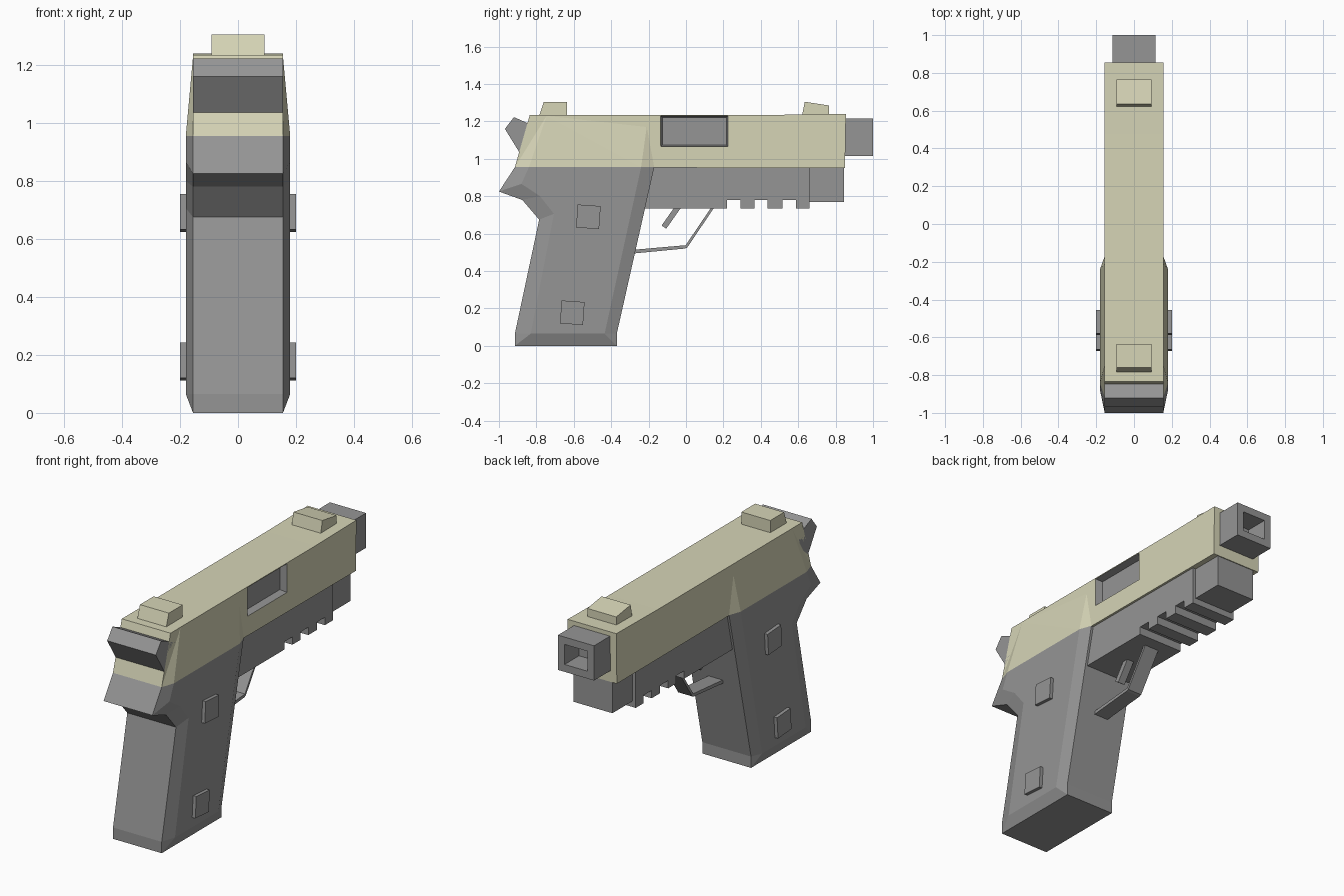
import bpy, bmesh, math
from mathutils import Vector

cube = bpy.data.objects.get("Cube")
if cube:
    bpy.data.objects.remove(cube, do_unlink=True)


def material(name, rgb):
    m = bpy.data.materials.new(name)
    m.use_nodes = True
    m.diffuse_color = (*rgb, 1)
    m.node_tree.nodes["Principled BSDF"].inputs["Base Color"].default_value = (*rgb, 1)
    return m


CREAM = material("pale_cream", (0.67, 0.66, 0.47))
GREY = material("mid_grey", (0.30, 0.30, 0.30))


def finish(name, bm, *mats):
    bmesh.ops.recalc_face_normals(bm, faces=bm.faces)
    mesh = bpy.data.meshes.new(name)
    bm.to_mesh(mesh)
    bm.free()
    for m in mats:
        mesh.materials.append(m)
    obj = bpy.data.objects.new(name, mesh)
    bpy.context.collection.objects.link(obj)
    return obj


def loft(rings):
    """Join (x, [(y, z), ...]) rings side by side and cap both ends."""
    bm = bmesh.new()
    loops = [[bm.verts.new((x, y, z)) for y, z in pts] for x, pts in rings]
    n = len(loops[0])
    for a, b in zip(loops, loops[1:]):
        for i in range(n):
            j = (i + 1) % n
            bm.faces.new((a[i], a[j], b[j], b[i]))
    bm.faces.new(loops[0])
    bm.faces.new(loops[-1])
    bmesh.ops.remove_doubles(bm, verts=bm.verts, dist=0.0001)
    bmesh.ops.recalc_face_normals(bm, faces=bm.faces)
    return bm


def prism(name, pts, half, mat, x=0):
    return finish(name, loft([(x - half, pts), (x + half, pts)]), mat)


def box(y0, y1, z0, z1):
    return [(y0, z0), (y1, z0), (y1, z1), (y0, z1)]


def bar(name, a, b, thick, half):
    """Flat strip between two side-view points."""
    a, b = Vector(a), Vector(b)
    d = (b - a).normalized() * thick / 2
    s = Vector((-d.y, d.x))
    prism(name, [a - s, b - s, b + s, a + s], half, GREY)


# Slide with a recessed port on its left side
W = 0.155
slide_side = [(-0.915, 0.955), (0.85, 0.95), (0.855, 1.24), (0.48, 1.235), (-0.835, 1.235)]
bm = loft([(-W, slide_side), (W, slide_side)])
py0, py1, pz0, pz1 = -0.135, 0.225, 1.065, 1.23
for co, no in (((0, py0, 0), (0, 1, 0)), ((0, py1, 0), (0, 1, 0)),
               ((0, 0, pz0), (0, 0, 1)), ((0, 0, pz1), (0, 0, 1))):
    bmesh.ops.bisect_plane(bm, geom=bm.verts[:] + bm.edges[:] + bm.faces[:],
                           plane_co=co, plane_no=no)


def in_port(f):
    c = f.calc_center_median()
    return c.x > 0.09 and py0 < c.y < py1 and pz0 < c.z < pz1 and abs(c.z - 1.235) > 0.004


port = [f for f in bm.faces if in_port(f)]
bmesh.ops.inset_region(bm, faces=port, thickness=0.013, depth=-0.04)
for f in bm.faces:
    f.material_index = int(in_port(f))
finish("slide", bm, CREAM, GREY)

# Flared lower rear of the slide
bm = bmesh.new()
for s in (-1, 1):
    for x, y, z in ((W, -0.915, 0.955), (0.18, -0.84, 0.955), (0.18, -0.24, 0.955),
                    (W, -0.17, 0.955), (W, -0.745, 1.23), (W, -0.21, 1.17)):
        bm.verts.new((s * x, y, z))
bmesh.ops.convex_hull(bm, input=bm.verts[:])
finish("slide_flare", bm, CREAM)

# Sights
prism("rear_sight", [(-0.785, 1.23), (-0.76, 1.305), (-0.635, 1.305), (-0.635, 1.23)], 0.092, CREAM)
prism("front_sight", [(0.62, 1.23), (0.635, 1.305), (0.765, 1.285), (0.765, 1.23)], 0.092, CREAM)

# Hammer
prism("hammer", [(-0.92, 1.223), (-0.968, 1.16), (-0.888, 1.03), (-0.82, 1.09), (-0.80, 1.17)],
      W, GREY)

# Barrel with a square bore
bm = loft([(-0.115, box(0.8, 1, 1.015, 1.215)), (0.115, box(0.8, 1, 1.015, 1.215))])
muzzle = [f for f in bm.faces if f.normal.y > 0.9]
bmesh.ops.inset_region(bm, faces=muzzle, thickness=0.06)
bmesh.ops.inset_region(bm, faces=muzzle, thickness=0.001, depth=-0.13)
finish("barrel", bm, GREY)

# Frame with rail notches along the bottom
frame = [(-0.3, 0.955), (-0.3, 0.735)]
for y in (0.22, 0.365, 0.515):
    frame += [(y, 0.735), (y, 0.78), (y + 0.072, 0.78), (y + 0.072, 0.735)]
frame += [(0.66, 0.735), (0.66, 0.955)]
prism("frame", frame, 0.142, GREY)
prism("front_block", box(0.64, 0.845, 0.77, 0.955), 0.123, GREY)

# Grip with bevelled raised sides
edge = [(-0.37, 0), (-0.37, 0.065), (-0.17, 0.955), (-0.915, 0.955), (-1, 0.825),
        (-0.875, 0.78), (-0.785, 0.675), (-0.915, 0.065), (-0.915, 0)]
face = [(-0.435, 0.065), (-0.435, 0.065), (-0.24, 0.955), (-0.84, 0.955), (-0.88, 0.866),
        (-0.78, 0.80), (-0.706, 0.706), (-0.83, 0.065), (-0.83, 0.065)]
finish("grip", loft([(-0.18, face), (-W, edge), (W, edge), (0.18, face)]), GREY)

# Square pads on both grip sides
tilt = math.radians(-4)
for side, s in (("left", 1), ("right", -1)):
    for level, cy, cz in (("upper", -0.522, 0.69), ("lower", -0.608, 0.177)):
        pad = []
        for k in range(4):
            a = tilt + math.pi * (0.25 + k / 2)
            pad.append((cy + 0.087 * math.cos(a), cz + 0.087 * math.sin(a)))
        prism(f"{side}_{level}_pad", pad, 0.015, GREY, s * 0.185)

# Trigger and its guard
bar("trigger", (-0.03, 0.76), (-0.118, 0.635), 0.03, 0.022)
guard = [(0.145, 0.76), (0.135, 0.74), (-0.002, 0.538), (-0.3, 0.512),
         (-0.3, 0.492), (-0.008, 0.52), (0.006, 0.525), (0.158, 0.75)]
prism("trigger_guard", guard, 0.045, GREY)
